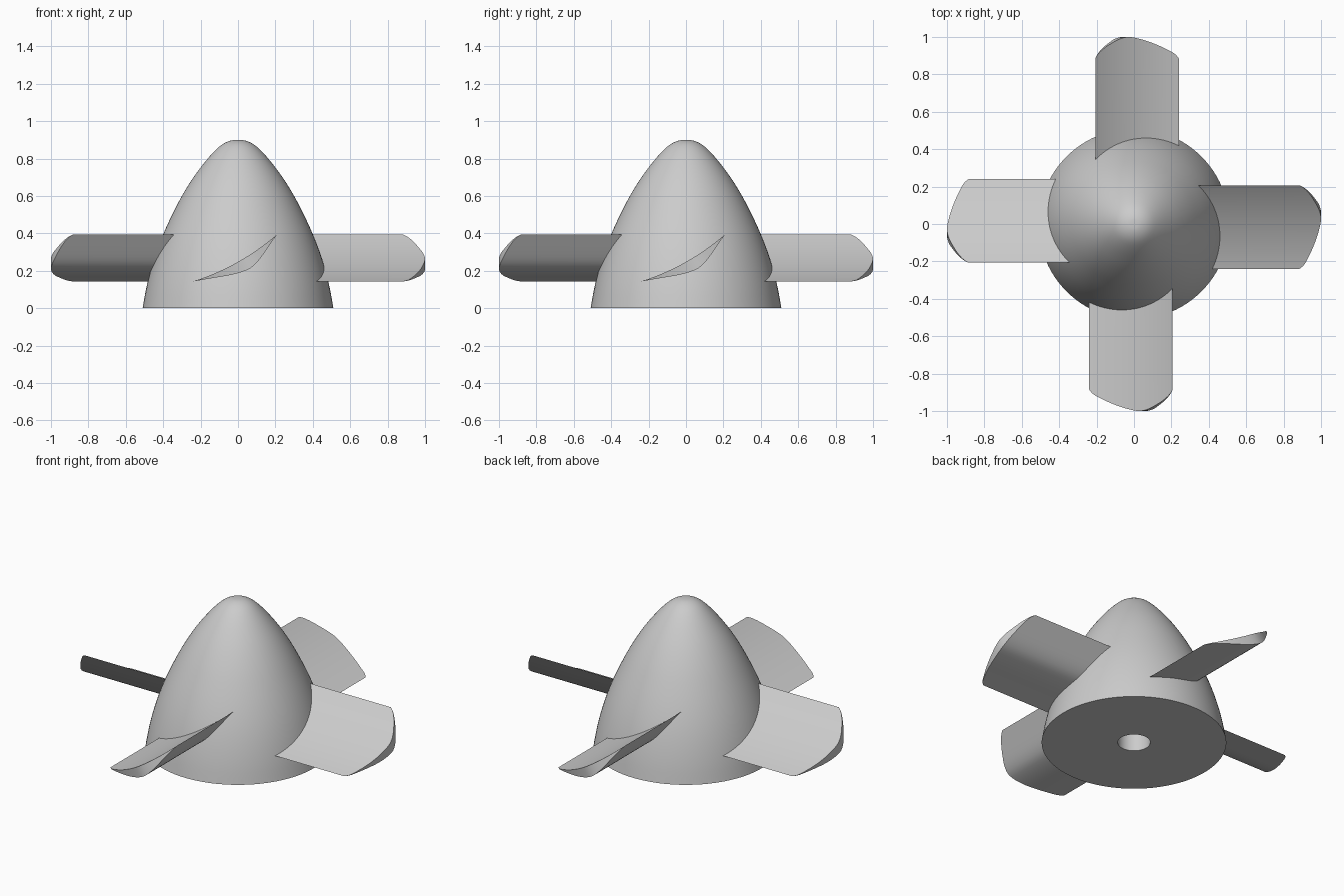
import bpy
import bmesh
import math
from mathutils import Vector, Matrix

if "Cube" in bpy.data.objects:
    bpy.data.objects.remove(bpy.data.objects["Cube"], do_unlink=True)

grey = bpy.data.materials.new("plain grey")
grey.use_nodes = True
COLOUR = (0.6, 0.6, 0.6, 1.0)
grey.diffuse_color = COLOUR
for node in grey.node_tree.nodes:
    if node.type == "BSDF_PRINCIPLED":
        node.inputs["Base Color"].default_value = COLOUR


def curve_at(points, x):
    """Smooth cubic through (x, value) points, evaluated at x."""
    last = len(points) - 1
    i = 0
    while i < last - 1 and x > points[i + 1][0]:
        i += 1

    def slope(k):
        a, b = points[max(k - 1, 0)], points[min(k + 1, last)]
        return (b[1] - a[1]) / (b[0] - a[0])

    (xa, ya), (xb, yb) = points[i], points[i + 1]
    span = xb - xa
    t = (x - xa) / span
    return ((1 + 2 * t) * (1 - t) ** 2 * ya + t * (1 - t) ** 2 * span * slope(i)
            + t * t * (3 - 2 * t) * yb + t * t * (t - 1) * span * slope(i + 1))


def finish(bm, name, angle):
    bmesh.ops.remove_doubles(bm, verts=bm.verts, dist=0.0002)
    bmesh.ops.recalc_face_normals(bm, faces=bm.faces)
    mesh = bpy.data.meshes.new(name)
    bm.to_mesh(mesh)
    bm.free()
    mesh.materials.append(grey)
    obj = bpy.data.objects.new(name, mesh)
    bpy.context.collection.objects.link(obj)
    bpy.ops.object.select_all(action="DESELECT")
    obj.select_set(True)
    bpy.context.view_layer.objects.active = obj
    bpy.ops.object.shade_smooth_by_angle(angle=math.radians(angle))
    return obj


# Spinner: pointed dome with a round shaft bore, turned about the z axis
DOME = [(0.51, 0), (0.492, 0.1), (0.468, 0.2), (0.437, 0.3), (0.398, 0.4),
        (0.352, 0.5), (0.3, 0.6), (0.238, 0.7), (0.17, 0.79), (0.115, 0.85),
        (0.075, 0.881), (0.035, 0.897), (0, 0.9)]
BORE_RADIUS, BORE_DEPTH = 0.09, 0.4
radii = [(i, p[0]) for i, p in enumerate(DOME)]
heights = [(i, p[1]) for i, p in enumerate(DOME)]
steps = 3 * (len(DOME) - 1)
profile = [(0, BORE_DEPTH), (BORE_RADIUS, BORE_DEPTH), (BORE_RADIUS, 0)]
profile += [(curve_at(radii, i / 3), curve_at(heights, i / 3)) for i in range(steps + 1)]

bm = bmesh.new()
verts = [bm.verts.new((r, 0, z)) for r, z in profile]
edges = [bm.edges.new(pair) for pair in zip(verts, verts[1:])]
bmesh.ops.spin(bm, geom=verts + edges, cent=(0, 0, 0), axis=(0, 0, 1),
               angle=math.tau, steps=96)
finish(bm, "spinner", 40)

# Blade: section pitched along a chord, with a rounded outer end
LOW_EDGE, HIGH_EDGE = Vector((-0.24, 0.143)), Vector((0.207, 0.393))
UNDERSIDE = [(0, 0), (0.2, -0.036), (0.41, -0.073), (0.57, -0.088),
             (0.66, -0.081), (0.75, -0.063), (1, 0)]
TIP = [(0, 0.885), (0.04, 0.908), (0.11, 0.928), (0.25, 0.96), (0.41, 0.986),
       (0.57, 1), (0.68, 0.99), (0.79, 0.965), (0.88, 0.94), (0.96, 0.91), (1, 0.885)]
ROOT = 0.3
STATIONS = 36


def blade(name, turn):
    bm = bmesh.new()
    chord = HIGH_EDGE - LOW_EDGE
    normal = Vector((-chord.y, chord.x)).normalized()
    rows = []
    for i in range(STATIONS + 1):
        u = (1 - math.cos(math.pi * i / STATIONS)) / 2
        top = LOW_EDGE + chord * u - normal * 0.104 * u * (1 - u)
        under = LOW_EDGE + chord * u + normal * curve_at(UNDERSIDE, u)
        tip = curve_at(TIP, u)
        corners = ((top, ROOT), (top, tip), (under, tip), (under, ROOT))
        rows.append([bm.verts.new((p.x, -y, p.y)) for p, y in corners])
    for a, b in zip(rows, rows[1:]):
        for k in range(4):
            n = (k + 1) % 4
            bm.faces.new((a[k], a[n], b[n], b[k]))
    bmesh.ops.transform(bm, matrix=Matrix.Rotation(turn, 4, "Z"), verts=bm.verts)
    return finish(bm, name, 35)


for k, side in enumerate(("front", "left", "back", "right")):
    blade(side + "_blade", k * math.pi / 2)
